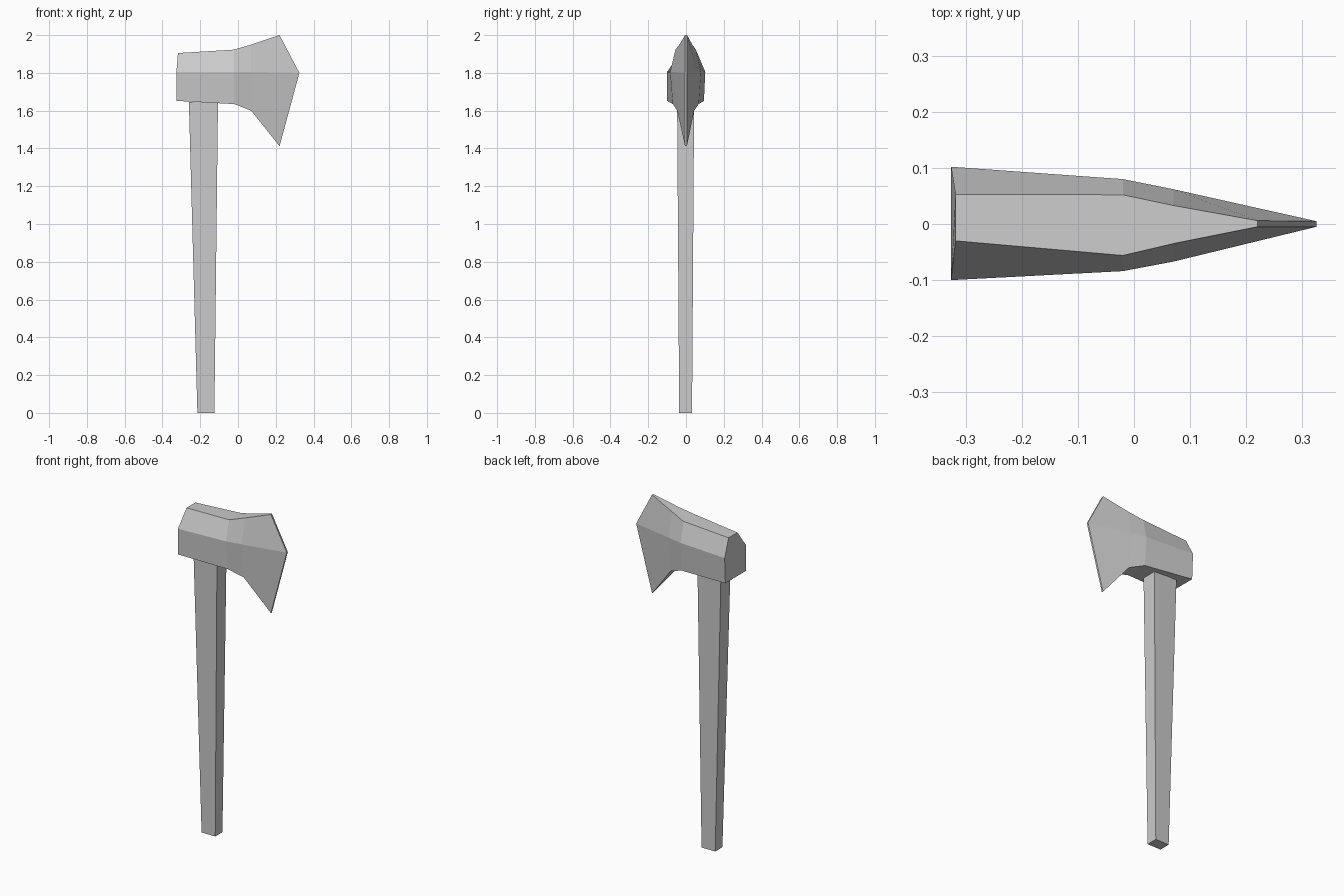
import bpy
import bmesh

if "Cube" in bpy.data.objects:
    bpy.data.objects.remove(bpy.data.objects["Cube"])


def loft(name, sections):
    """Skin a row of matching closed sections and cap both ends."""
    bm = bmesh.new()
    rings = [[bm.verts.new(p) for p in s] for s in sections]
    for a, b in zip(rings, rings[1:]):
        n = len(a)
        for i in range(n):
            j = (i + 1) % n
            bm.faces.new((a[i], a[j], b[j], b[i]))
    bm.faces.new(rings[0])
    bm.faces.new(rings[-1])
    bmesh.ops.recalc_face_normals(bm, faces=bm.faces)
    mesh = bpy.data.meshes.new(name)
    bm.to_mesh(mesh)
    bm.free()
    obj = bpy.data.objects.new(name, mesh)
    bpy.context.collection.objects.link(obj)
    return obj


def hexagon(top, mid, bottom):
    """Six-sided section; each level is (x, z, y front, y back)."""
    levels = (top, mid, bottom)
    front = [(x, yf, z) for x, z, yf, yb in levels]
    back = [(x, yb, z) for x, z, yf, yb in reversed(levels)]
    return front + back


def rectangle(x0, x1, y0, y1, z):
    return [(x0, y0, z), (x1, y0, z), (x1, y1, z), (x0, y1, z)]


# Axe head, from the blunt poll to the flared cutting edge
loft("axe_head", [
    hexagon((-0.318, 1.905, -0.03, 0.053), (-0.326, 1.805, -0.1, 0.102),
            (-0.326, 1.652, -0.1, 0.095)),
    hexagon((-0.02, 1.923, -0.056, 0.052), (-0.02, 1.805, -0.084, 0.08),
            (-0.02, 1.635, -0.07, 0.067)),
    hexagon((0.07, 1.95, -0.035, 0.033), (0.07, 1.805, -0.067, 0.062),
            (0.07, 1.6, -0.046, 0.043)),
    hexagon((0.22, 2.0, -0.005, 0.006), (0.325, 1.8, -0.005, 0.005),
            (0.22, 1.412, -0.005, 0.005)),
])

# Handle, tapering towards the foot
loft("handle", [
    rectangle(-0.215, -0.125, -0.036, 0.032, 0.0),
    rectangle(-0.26, -0.106, -0.047, 0.043, 1.645),
])
